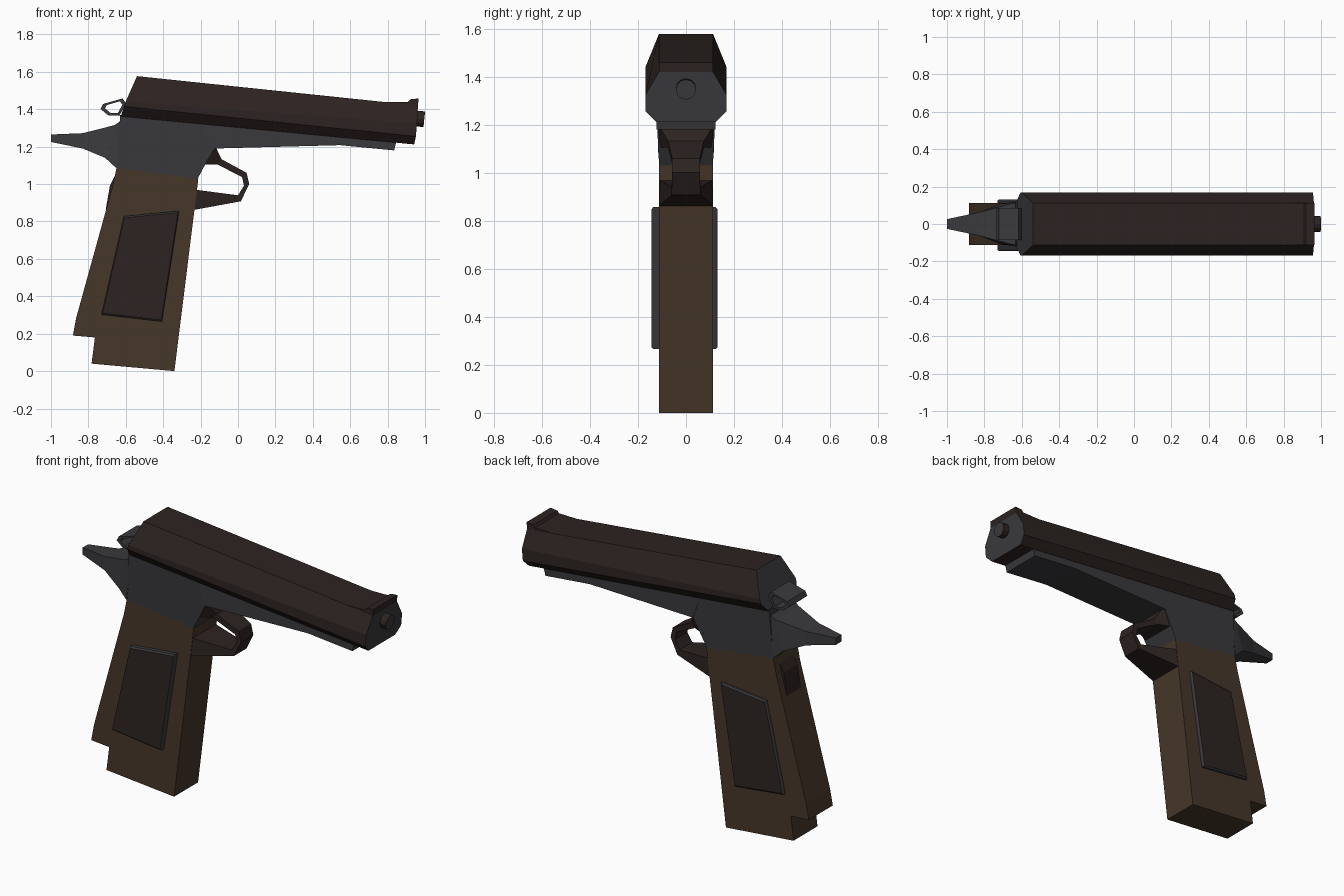
import bpy, bmesh, math
from mathutils import Vector

if "Cube" in bpy.data.objects:
    bpy.data.objects.remove(bpy.data.objects["Cube"])


def mat(name, r, g, b):
    m = bpy.data.materials.new(name)
    m.diffuse_color = (r, g, b, 1)
    m.use_nodes = True
    m.node_tree.nodes["Principled BSDF"].inputs["Base Color"].default_value = m.diffuse_color
    return m


DARK = mat("dark_brown", 0.026, 0.017, 0.015)
STEEL = mat("gunmetal", 0.042, 0.040, 0.045)
BROWN = mat("grip_brown", 0.062, 0.038, 0.022)


def loft(name, rings, side, cap=None, closed=False):
    """Skin a list of equal-length point rings; cap both ends unless closed."""
    bm = bmesh.new()
    vs = [[bm.verts.new(p) for p in r] for r in rings]
    n = len(rings[0])
    pairs = list(zip(vs, vs[1:])) + ([(vs[-1], vs[0])] if closed else [])
    for a, b in pairs:
        for i in range(n):
            j = (i + 1) % n
            bm.faces.new((a[i], a[j], b[j], b[i]))
    if not closed:
        for r in (vs[0], vs[-1]):
            bm.faces.new(r).material_index = 1 if cap else 0
    bmesh.ops.recalc_face_normals(bm, faces=bm.faces)
    me = bpy.data.meshes.new(name)
    bm.to_mesh(me)
    bm.free()
    me.materials.append(side)
    if cap:
        me.materials.append(cap)
    ob = bpy.data.objects.new(name, me)
    bpy.context.collection.objects.link(ob)
    return ob


def prism(name, pts, width, material):
    """Extrude an (x, z[, half width]) profile symmetrically in y."""
    rings = [[(p[0], s * (p[2] if len(p) > 2 else width), p[1]) for p in pts] for s in (-1, 1)]
    return loft(name, rings, material)


def strap(name, sections, material, closed=False):
    """Loft rectangular sections given as (x1, z1, x2, z2, half width)."""
    rings = [[(a, -w, b), (a, w, b), (c, w, d), (c, -w, d)] for a, b, c, d, w in sections]
    return loft(name, rings, material, closed=closed)


# Slide: eight-sided section, raked at the rear
def slide_ring(levels):
    return [(x, -y, z) for x, z, y in levels] + [(x, y, z) for x, z, y in reversed(levels)]


rear = [(-0.54, 1.577, 0.113), (-0.60, 1.442, 0.168), (-0.607, 1.415, 0.168), (-0.627, 1.362, 0.125)]
front = [(0.962, 1.42, 0.113), (0.957, 1.325, 0.168), (0.951, 1.255, 0.168), (0.942, 1.212, 0.125)]
loft("slide", [slide_ring(rear), slide_ring(front)], DARK, STEEL)

# Front sight ramp
prism("front_sight", [(0.78, 1.425), (0.78, 1.438), (0.91, 1.440), (0.92, 1.453),
                      (0.966, 1.458), (0.96, 1.40)], 0.112, DARK)

# Barrel tip
axis = Vector((1, 0, -0.105)).normalized()
up = axis.cross(Vector((0, 1, 0)))
barrel = []
for x in (0.90, 0.996):
    c = Vector((x, 0, 1.348 - 0.105 * (x - 0.98)))
    barrel.append([c + 0.042 * (math.cos(t * math.pi / 6) * Vector((0, 1, 0))
                                + math.sin(t * math.pi / 6) * up) for t in range(12)])
loft("barrel", barrel, DARK, STEEL)

# Frame: body above the grip, dust cover in front
prism("frame_body", [(-0.63, 1.37, 0.123), (-0.18, 1.325, 0.123), (-0.13, 1.19, 0.12),
                     (-0.215, 1.03, 0.112), (-0.65, 1.085, 0.112)], 0.12, STEEL)
prism("dust_cover", [(-0.18, 1.325), (0.845, 1.222), (0.835, 1.18), (0.545, 1.208),
                     (-0.13, 1.19)], 0.123, STEEL)

# Rear tang
strap("tang", [(-1.0, 1.265, -1.0, 1.225, 0.026), (-0.83, 1.272, -0.83, 1.19, 0.062),
               (-0.66, 1.315, -0.71, 1.14, 0.108), (-0.615, 1.345, -0.65, 1.085, 0.116)], STEEL)

# Hammer: closed ring
ring = [(-0.735, 1.402), (-0.722, 1.428), (-0.617, 1.458), (-0.598, 1.43), (-0.635, 1.365), (-0.695, 1.368)]
cx, cz, k = -0.66, 1.41, 0.68
strap("hammer", [(x, z, cx + (x - cx) * k, cz + (z - cz) * k, 0.085) for x, z in ring], STEEL, closed=True)

# Grip and backstrap
prism("grip", [(-0.65, 1.085), (-0.67, 0.99), (-0.865, 0.285), (-0.883, 0.19), (-0.765, 0.18), (-0.783, 0.04),
               (-0.34, 0.0), (-0.212, 1.03)], 0.112, BROWN)
prism("backstrap", [(-0.655, 1.05), (-0.685, 0.99), (-0.708, 0.86), (-0.62, 0.9)], 0.065, DARK)

# Grip panels, slightly tapered, with dark faces and metal rims
panel = [(-0.61, 0.828), (-0.315, 0.857), (-0.407, 0.265), (-0.73, 0.302)]
pc = [sum(p[i] for p in panel) / 4 for i in (0, 1)]
for name, s, out in (("left_grip_panel", -1, 0.144), ("right_grip_panel", 1, 0.131)):
    rings = [[(pc[0] + (x - pc[0]) * f, s * y, pc[1] + (z - pc[1]) * f) for x, z in panel]
             for f, y in ((1, 0.10), (1, out - 0.008), (0.97, out))]
    loft(name, rings, STEEL, DARK)

# Trigger guard: wide at both roots, narrow at the front
strap("trigger_guard", [(-0.12, 1.20, -0.20, 1.105, 0.116), (-0.088, 1.133, -0.11, 1.105, 0.075),
                        (0.046, 1.06, 0.022, 1.037, 0.058), (0.06, 1.0, 0.032, 0.992, 0.058),
                        (0.015, 0.908, 0.0, 0.94, 0.06), (-0.235, 0.862, -0.23, 0.97, 0.111)], DARK)
